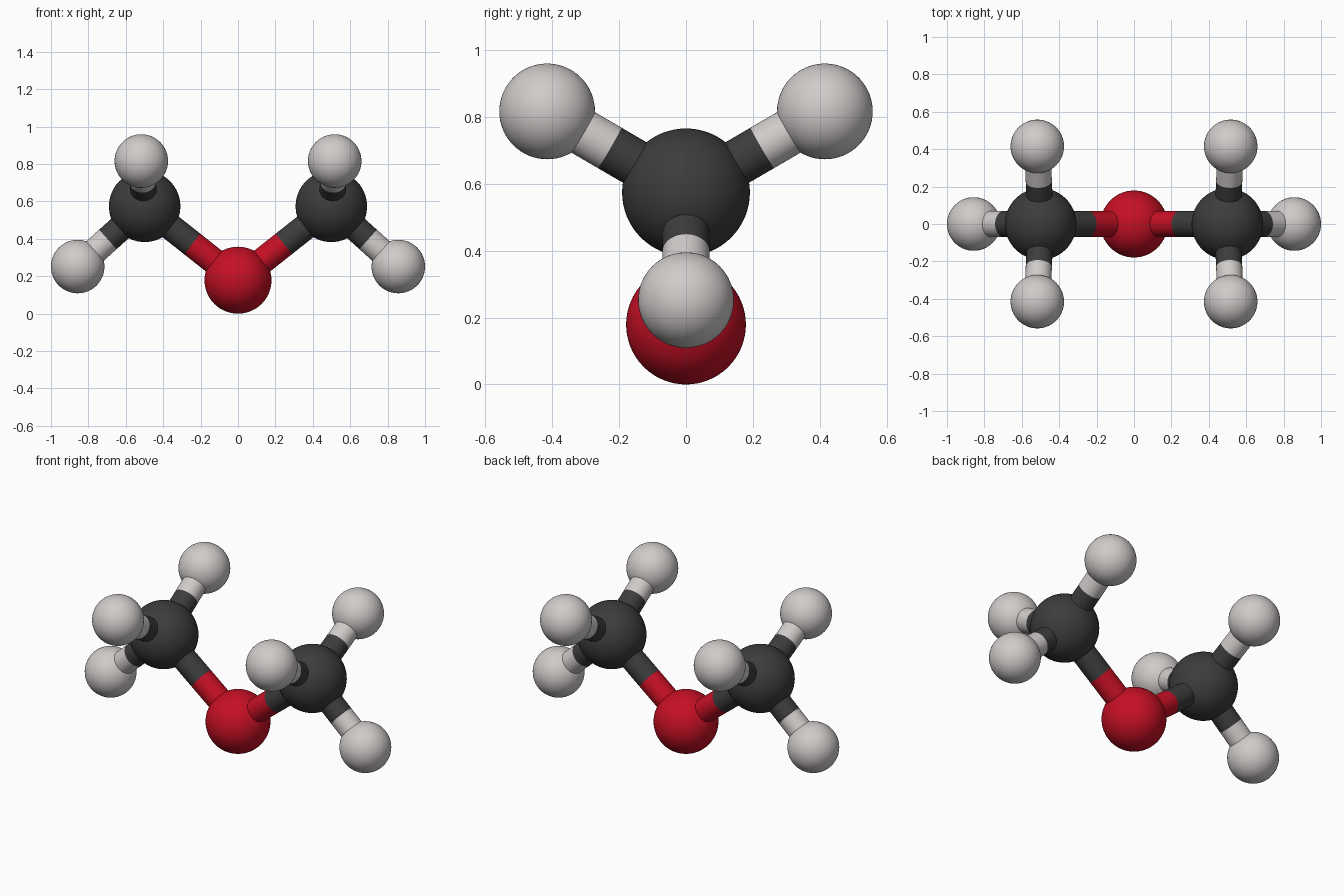
import bpy
from mathutils import Vector

if "Cube" in bpy.data.objects:
    bpy.data.objects.remove(bpy.data.objects["Cube"])


def material(name, colour):
    m = bpy.data.materials.new(name)
    m.diffuse_color = (*colour, 1)
    m.use_nodes = True
    m.node_tree.nodes["Principled BSDF"].inputs["Base Color"].default_value = m.diffuse_color
    return m


# kind: (material, ball radius)
KINDS = {
    "carbon": (material("charcoal", (0.045, 0.045, 0.045)), 0.191),
    "oxygen": (material("deep red", (0.56, 0.005, 0.018)), 0.179),
    "hydrogen": (material("pale grey", (0.63, 0.60, 0.59)), 0.143),
}
BOND_RADIUS = 0.07


def finish(obj, name, kind):
    obj.name = name
    obj.data.materials.append(KINDS[kind][0])
    bpy.ops.object.shade_smooth()


def atom(name, kind, pos):
    bpy.ops.mesh.primitive_uv_sphere_add(
        segments=64, ring_count=32, radius=KINDS[kind][1], location=pos)
    finish(bpy.context.object, name, kind)


def half_bond(name, kind, start, end):
    axis = end - start
    bpy.ops.mesh.primitive_cylinder_add(
        vertices=48, radius=BOND_RADIUS, depth=axis.length,
        location=(start + end) / 2, end_fill_type='NOTHING',
        rotation=axis.to_track_quat('Z', 'Y').to_euler())
    finish(bpy.context.object, name, kind)


def bond(name, kind_a, a, kind_b, b):
    # the colour changes halfway along the visible part of the rod
    d = (b - a).normalized()
    seam = (a + d * KINDS[kind_a][1] + b - d * KINDS[kind_b][1]) / 2
    half_bond(f"{name}_bond_{kind_a}_half", kind_a, a, seam)
    half_bond(f"{name}_bond_{kind_b}_half", kind_b, seam, b)


# central ball
oxygen = Vector((0, 0, 0.179))
atom("oxygen_ball", "oxygen", oxygen)

# one mirrored arm per side, each with three outer balls
for side, s in (("left", -1), ("right", 1)):
    carbon = Vector((0.499 * s, 0, 0.574))
    atom(f"{side}_carbon_ball", "carbon", carbon)
    bond(f"{side}_centre", "carbon", carbon, "oxygen", oxygen)
    for spot, pos in (("outer", (0.857 * s, 0, 0.252)),
                      ("front", (0.517 * s, -0.415, 0.816)),
                      ("back", (0.517 * s, 0.415, 0.816))):
        hydrogen = Vector(pos)
        atom(f"{side}_{spot}_hydrogen_ball", "hydrogen", hydrogen)
        bond(f"{side}_{spot}", "carbon", carbon, "hydrogen", hydrogen)
